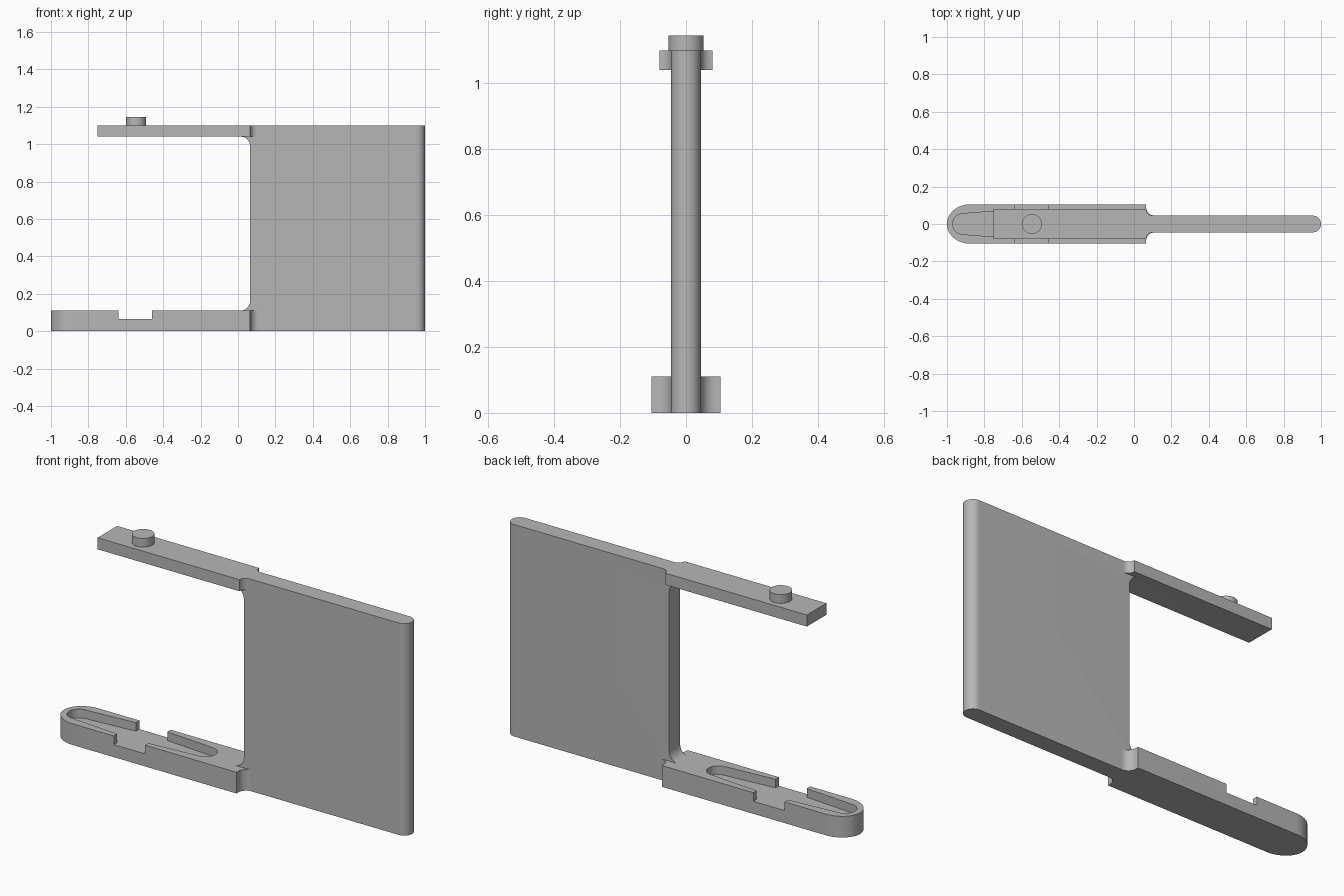
import bpy, bmesh
from math import sin, cos, pi
from mathutils import Vector

if "Cube" in bpy.data.objects:
    bpy.data.objects.remove(bpy.data.objects["Cube"])

grey = bpy.data.materials.new("plain grey")
grey.use_nodes = True
colour = (0.47, 0.47, 0.47, 1)
grey.diffuse_color = colour
grey.node_tree.nodes["Principled BSDF"].inputs["Base Color"].default_value = colour

PANEL_HALF = 0.045   # half thickness of the panel
STEP_X = 0.065       # where the arms meet the panel
HEIGHT = 1.10


def arc(cx, cy, rx, ry, start, end, steps=12):
    """Points on an ellipse arc, angles in half turns."""
    angles = [pi * (start + (end - start) * i / steps) for i in range(steps + 1)]
    return [(cx + rx * cos(a), cy + ry * sin(a)) for a in angles]


def mirrored(half):
    """Close a half outline by reflecting it across the centre line."""
    return half + [(x, -y) for x, y in reversed(half) if abs(y) > 1e-5]


def prism(name, outline, low, high, upright=False):
    """Extrude an outline along z, or along y when upright."""
    bm = bmesh.new()
    place = (lambda a, b: (a, low, b)) if upright else (lambda a, b: (a, b, low))
    face = bm.faces.new([bm.verts.new(place(a, b)) for a, b in outline])
    grown = bmesh.ops.extrude_face_region(bm, geom=[face])["geom"]
    shift = Vector((0, high - low, 0) if upright else (0, 0, high - low))
    bmesh.ops.translate(bm, vec=shift, verts=[v for v in grown if isinstance(v, bmesh.types.BMVert)])
    bmesh.ops.recalc_face_normals(bm, faces=bm.faces)
    mesh = bpy.data.meshes.new(name)
    bm.to_mesh(mesh)
    bm.free()
    mesh.materials.append(grey)
    obj = bpy.data.objects.new(name, mesh)
    bpy.context.collection.objects.link(obj)
    return obj


def combine(target, other, operation):
    """Apply a boolean and discard the second solid."""
    mod = target.modifiers.new(operation.lower(), "BOOLEAN")
    mod.operation, mod.solver, mod.object = operation, "EXACT", other
    bpy.context.view_layer.objects.active = target
    bpy.ops.object.modifier_apply(modifier=mod.name)
    bpy.data.objects.remove(other)


def flare(radius):
    """Concave sweep from an arm's side down to the panel face."""
    return arc(STEP_X + radius, PANEL_HALF + radius, radius, radius, 1, 1.5)


# Thin panel with a rounded outer edge
panel = prism("panel", mirrored(
    [(STEP_X, PANEL_HALF)] + arc(1 - PANEL_HALF, 0, PANEL_HALF, PANEL_HALF, 0.5, 0)), 0, HEIGHT)

# Lower arm: rounded nose, flared root
lower_arm = prism("lower_arm", mirrored(
    arc(-0.875, 0, 0.125, 0.105, 1, 0.5, 16) + [(STEP_X, 0.105)] + flare(0.045)), 0, 0.11)

# Pocket: widest in the middle, rounded at both ends
MID = -0.55
ends = [(MID + s * x, y) for s, x, y in ((-1, 0, 0),)]
right_end = arc(MID + 0.365, 0, 0.055, 0.055, 0.475, 0)
left_end = [(2 * MID - x, y) for x, y in reversed(right_end)]
pocket = prism("pocket_cutter", mirrored(left_end + [(MID, 0.084)] + right_end), 0.065, 0.2)
combine(lower_arm, pocket, "DIFFERENCE")

# Notch straight across the arm
notch = prism("notch_cutter", mirrored([(-0.64, 0.2), (-0.46, 0.2)]), 0.065, 0.2)
combine(lower_arm, notch, "DIFFERENCE")

# Upper arm with its round peg
upper_arm = prism("upper_arm", mirrored([(-0.75, 0.08)] + flare(0.035)), 1.04, HEIGHT)
peg = prism("peg", arc(-0.545, 0, 0.053, 0.053, 0, 2, 40)[:-1], 1.07, 1.145)

# Gussets rounding the inner corners between arms and panel
gussets = []
for name, z, up in (("lower_gusset", 0.11, 1), ("upper_gusset", 1.04, -1)):
    curve = [(x, z + up * h) for x, h in arc(0.015, 0.055, 0.05, 0.055, -0.5, 0)]
    root = [(0.09, z + up * 0.055), (0.09, z - up * 0.03), (0.015, z - up * 0.03)]
    gussets.append(prism(name, curve + root, -PANEL_HALF, PANEL_HALF, upright=True))

# Join everything into one moulded piece
for part in (lower_arm, upper_arm, peg, *gussets):
    combine(panel, part, "UNION")
panel.name = "panel_with_arms"
bpy.ops.object.select_all(action="DESELECT")
panel.select_set(True)
bpy.context.view_layer.objects.active = panel
bpy.ops.object.shade_smooth_by_angle(angle=pi / 6)
